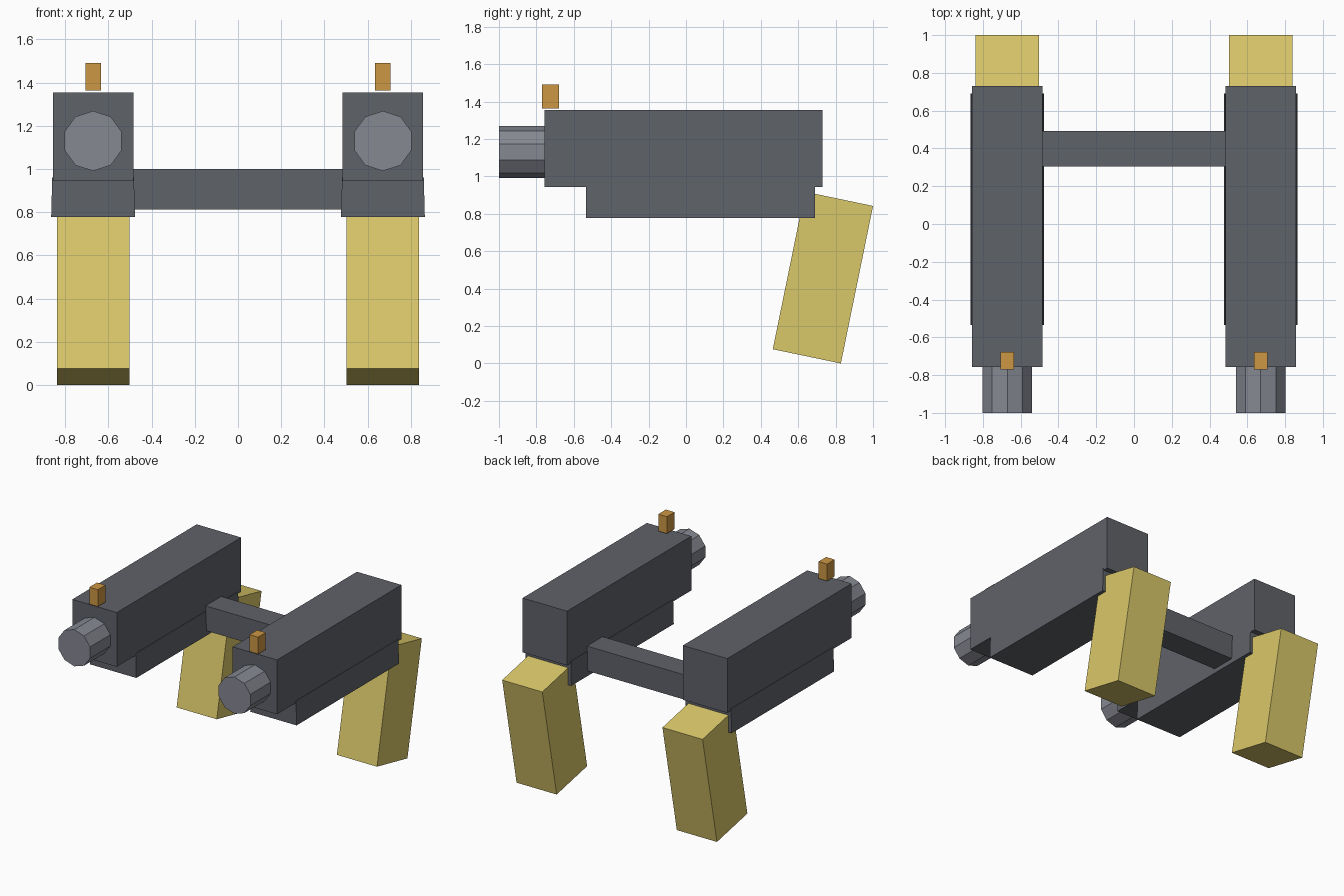
import bpy, bmesh, math
from mathutils import Matrix

if "Cube" in bpy.data.objects:
    bpy.data.objects.remove(bpy.data.objects["Cube"])


def material(name, rgb):
    # sRGB 0-255 to linear
    lin = [((c / 255 + 0.055) / 1.055) ** 2.4 for c in rgb]
    m = bpy.data.materials.new(name)
    m.diffuse_color = (*lin, 1)
    m.use_nodes = True
    m.node_tree.nodes["Principled BSDF"].inputs["Base Color"].default_value = m.diffuse_color
    return m


DARK = material("dark_grey", (95, 98, 105))
STEEL = material("light_steel", (134, 136, 146))
YELLOW = material("sand_yellow", (218, 200, 106))
ORANGE = material("amber", (204, 151, 67))


def finish(bm, name, mat):
    bmesh.ops.recalc_face_normals(bm, faces=bm.faces)
    me = bpy.data.meshes.new(name)
    bm.to_mesh(me)
    bm.free()
    me.materials.append(mat)
    ob = bpy.data.objects.new(name, me)
    bpy.context.collection.objects.link(ob)
    return ob


def box(name, mat, x, y, z, top_scale=1.0):
    """Box from (min, max) ranges; top_scale narrows the top in x."""
    bm = bmesh.new()
    bmesh.ops.create_cube(bm, size=1)
    for v in bm.verts:
        k = top_scale if v.co.z > 0 else 1.0
        v.co = [(r[0] + r[1]) / 2 + c * (r[1] - r[0]) * s
                for r, c, s in zip((x, y, z), v.co, (k, 1, 1))]
    return finish(bm, name, mat)


def side_profile(name, mat, pts, x0, x1):
    """Extrude a (y, z) outline along x."""
    bm = bmesh.new()
    face = bm.faces.new([bm.verts.new((x0, y, z)) for y, z in pts])
    ext = bmesh.ops.extrude_face_region(bm, geom=[face])
    verts = [g for g in ext["geom"] if isinstance(g, bmesh.types.BMVert)]
    bmesh.ops.translate(bm, verts=verts, vec=(x1 - x0, 0, 0))
    return finish(bm, name, mat)


def barrel(name, mat, x, z, r, y0, y1):
    """Ten-sided cylinder along y with a corner at the top."""
    bm = bmesh.new()
    rot = Matrix.Rotation(math.radians(90), 4, 'X')
    bmesh.ops.create_cone(bm, cap_ends=True, segments=10, radius1=r, radius2=r, depth=y1 - y0)
    # put a corner on the vertical axis whatever the start angle is
    v = bm.verts[:][0].co
    turn = Matrix.Rotation(math.pi / 2 - math.atan2(v.y, v.x), 4, 'Z')
    bm.transform(Matrix.Translation((x, (y0 + y1) / 2, z)) @ rot @ turn)
    return finish(bm, name, mat)


# the two matching halves
for side, cx in (("left", -0.671), ("right", 0.671)):
    def span(half):
        return (cx - half, cx + half)

    box(side + "_slide", DARK, span(0.186), (-0.757, 0.73), (0.944, 1.355))
    box(side + "_lower_frame", DARK, span(0.194), (-0.535, 0.69), (0.777, 0.96), 0.975)
    barrel(side + "_barrel", STEEL, cx, 1.13, 0.139, -1.0, -0.74)
    box(side + "_front_sight", ORANGE, span(0.036), (-0.769, -0.678), (1.364, 1.492))
    side_profile(side + "_grip", YELLOW,
                 [(0.464, 0.076), (0.828, 0.0), (1.0, 0.842), (0.636, 0.918)], *span(0.168))

# bar joining the halves
box("cross_bar", DARK, (-0.5, 0.5), (0.305, 0.492), (0.813, 1.0))
